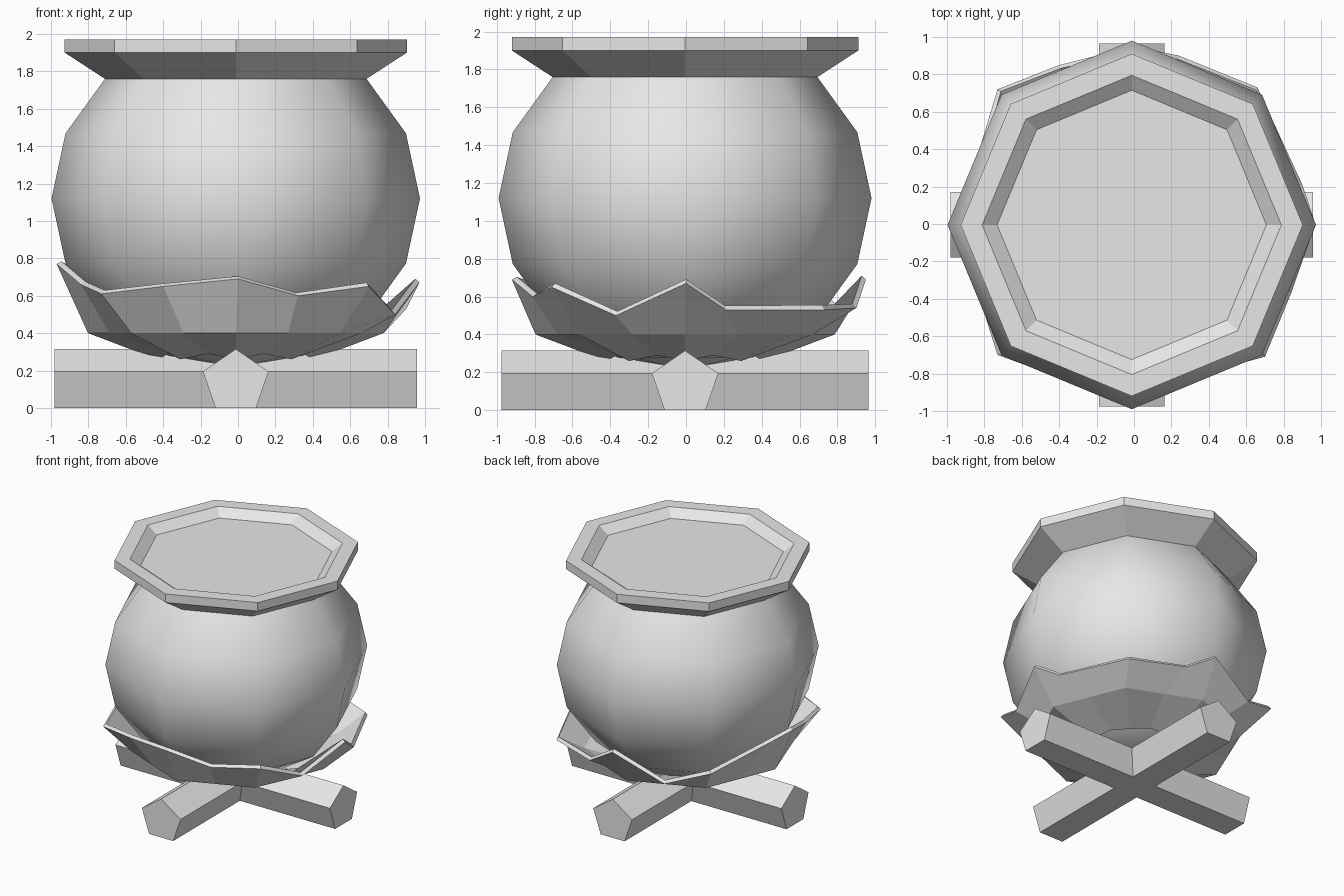
import bpy
import bmesh
from math import pi, cos, sin
from mathutils import Vector

default_cube = bpy.data.objects.get("Cube")
if default_cube:
    bpy.data.objects.remove(default_cube, do_unlink=True)

# Single plain grey
GREY = (0.8, 0.8, 0.8, 1.0)
grey = bpy.data.materials.new("plain_grey")
grey.use_nodes = True
grey.diffuse_color = GREY
grey.node_tree.nodes["Principled BSDF"].inputs["Base Color"].default_value = GREY

SIDES = 8
CENTRE = Vector((-0.012, -0.005, 0))


def finish(bm, name, smooth=False):
    """Turn a bmesh into a named, coloured object."""
    mesh = bpy.data.meshes.new(name)
    bm.to_mesh(mesh)
    bm.free()
    mesh.materials.append(grey)
    for poly in mesh.polygons:
        poly.use_smooth = smooth
    obj = bpy.data.objects.new(name, mesh)
    bpy.context.collection.objects.link(obj)
    return obj


def ring(bm, radius, z):
    """Octagonal loop of vertices with corners on the axes."""
    angles = [2 * pi * i / SIDES for i in range(SIDES)]
    return [bm.verts.new(CENTRE + Vector((radius * cos(a), radius * sin(a), z)))
            for a in angles]


def bridge(bm, lower, upper):
    """Join two loops with outward facing quads."""
    count = len(lower)
    for i in range(count):
        j = (i + 1) % count
        bm.faces.new((lower[i], lower[j], upper[j], upper[i]))


def lathe(bm, profile):
    loops = [ring(bm, radius, z) for radius, z in profile]
    for lower, upper in zip(loops, loops[1:]):
        bridge(bm, lower, upper)
    return loops


# Round pot body: slightly squashed sphere, cut off at the neck
bm = bmesh.new()
latitudes = [pi / 8 * k for k in range(-3, 3)]
body = lathe(bm, [(0.985 * cos(a), 1.12 + 0.91 * sin(a)) for a in latitudes])
pole = bm.verts.new(CENTRE + Vector((0, 0, 0.21)))
for i in range(SIDES):
    bm.faces.new((pole, body[0][(i + 1) % SIDES], body[0][i]))
finish(bm, "pot_body", smooth=True)

# Flared rim with a recessed flat surface
bm = bmesh.new()
rim = lathe(bm, [(0.7, 1.76), (0.915, 1.9), (0.915, 1.97), (0.8, 1.97), (0.72, 1.91)])
bm.faces.new(rim[-1])
finish(bm, "pot_rim")

# Jagged cradle around the base, tips and dips in turn
jagged_edge = [
    (0.97, 0, 0.67), (0.9, 0.21, 0.53), (0.66, 0.73, 0.53), (0.24, 0.9, 0.54),
    (0, 0.95, 0.69), (-0.4, 0.85, 0.5), (-0.73, 0.72, 0.62), (-0.88, 0.22, 0.71),
    (-0.97, 0, 0.77), (-0.84, -0.35, 0.66), (-0.73, -0.7, 0.61), (-0.4, -0.82, 0.65),
    (0, -0.92, 0.69), (0.32, -0.81, 0.6), (0.7, -0.71, 0.65), (0.84, -0.37, 0.5),
]


def full_loop(bm, radius, z, dip_z):
    """Octagon with a vertex at the middle of every edge."""
    corners = ring(bm, radius, z)
    loop = []
    for i, corner in enumerate(corners):
        following = corners[(i + 1) % SIDES]
        middle = (corner.co + following.co) / 2
        middle.z = dip_z
        loop += [corner, bm.verts.new(middle)]
    return loop


bm = bmesh.new()
inner = full_loop(bm, 0.42, 0.26, 0.29)
belly = full_loop(bm, 0.79, 0.4, 0.4)
tips = [bm.verts.new(point) for point in jagged_edge]
bridge(bm, inner, belly)
bridge(bm, belly, tips)
cradle = finish(bm, "jagged_cradle")
shell = cradle.modifiers.new("thickness", "SOLIDIFY")
shell.thickness = 0.03
shell.offset = -1


# Crossed five-sided logs, one corner up
def log(name, along_x):
    radius, half = 0.174, 0.97
    bm = bmesh.new()
    ends = []
    for end in (-half, half):
        loop = []
        for i in range(5):
            a = pi / 2 + 2 * pi * i / 5
            side, z = 1.06 * radius * cos(a), radius * (sin(a) + cos(pi / 5))
            place = (end, side, z) if along_x else (side, end, z)
            loop.append(bm.verts.new(CENTRE + Vector(place)))
        ends.append(loop)
        bm.faces.new(loop)
    bridge(bm, *ends)
    bmesh.ops.recalc_face_normals(bm, faces=bm.faces)
    finish(bm, name)


log("log_side_to_side", True)
log("log_front_to_back", False)
